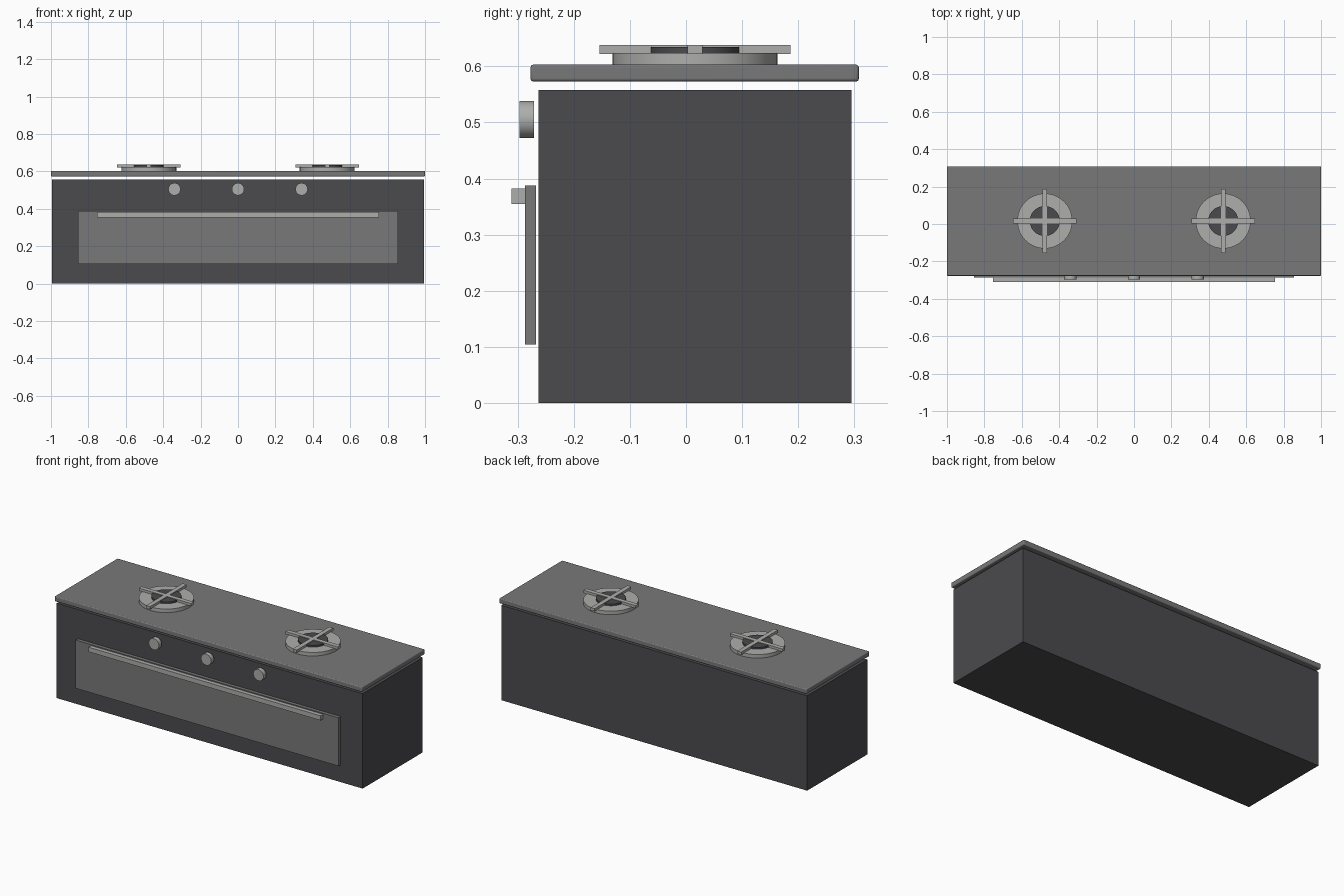
import bpy
import math

if "Cube" in bpy.data.objects:
    bpy.data.objects.remove(bpy.data.objects["Cube"])


def material(name, grey):
    m = bpy.data.materials.new(name)
    m.diffuse_color = grey
    m.use_nodes = True
    m.node_tree.nodes["Principled BSDF"].inputs["Base Color"].default_value = m.diffuse_color
    return m


DARK = material("dark_enamel", (0.07, 0.068, 0.075, 1))
MID = material("mid_metal", (0.19, 0.19, 0.19, 1))
LIGHT = material("light_metal", (0.42, 0.42, 0.41, 1))


def box(name, x, y, z, mat, bevel=0):
    """Box from (min, max) ranges, optionally with rounded edges."""
    bpy.ops.mesh.primitive_cube_add(
        size=1, location=[(r[0] + r[1]) / 2 for r in (x, y, z)])
    o = bpy.context.object
    o.name = name
    o.scale = [r[1] - r[0] for r in (x, y, z)]
    bpy.ops.object.transform_apply(location=False, rotation=False, scale=True)
    o.data.materials.append(mat)
    if bevel:
        b = o.modifiers.new("bevel", 'BEVEL')
        b.width = bevel
        b.segments = 3
        bpy.ops.object.shade_smooth_by_angle(angle=math.radians(40))
    return o


def disc(name, loc, radius, depth, mat, rot=(0, 0, 0)):
    bpy.ops.mesh.primitive_cylinder_add(
        vertices=48, radius=radius, depth=depth, location=loc, rotation=rot)
    o = bpy.context.object
    o.name = name
    o.data.materials.append(mat)
    bpy.ops.object.shade_smooth_by_angle(angle=math.radians(40))
    return o


# Cabinet and cooktop
box("oven_body", (-0.995, 0.995), (-0.263, 0.295), (0, 0.558), DARK)
box("cooktop", (-1, 1), (-0.277, 0.308), (0.573, 0.603), MID, bevel=0.005)

# Oven door and handle
box("oven_door", (-0.855, 0.855), (-0.287, -0.267), (0.104, 0.388), MID)
box("door_handle", (-0.755, 0.755), (-0.311, -0.287), (0.355, 0.382), LIGHT)

# Control knobs
for i, x in enumerate((-0.34, 0, 0.34)):
    disc(f"knob_{i + 1}", (x, -0.284, 0.505), 0.033, 0.026, LIGHT,
         (math.pi / 2, 0, 0))

# Burners with cross-shaped pan supports
cy = 0.016
for side, cx in (("left", -0.477), ("right", 0.477)):
    disc(f"burner_base_{side}", (cx, cy, 0.613), 0.147, 0.022, LIGHT)
    disc(f"burner_cap_{side}", (cx, cy, 0.628), 0.08, 0.013, DARK)
    box(f"grate_bar_x_{side}", (cx - 0.17, cx + 0.17),
        (cy - 0.013, cy + 0.013), (0.622, 0.638), LIGHT)
    box(f"grate_bar_y_{side}", (cx - 0.013, cx + 0.013),
        (cy - 0.17, cy + 0.17), (0.622, 0.638), LIGHT)
